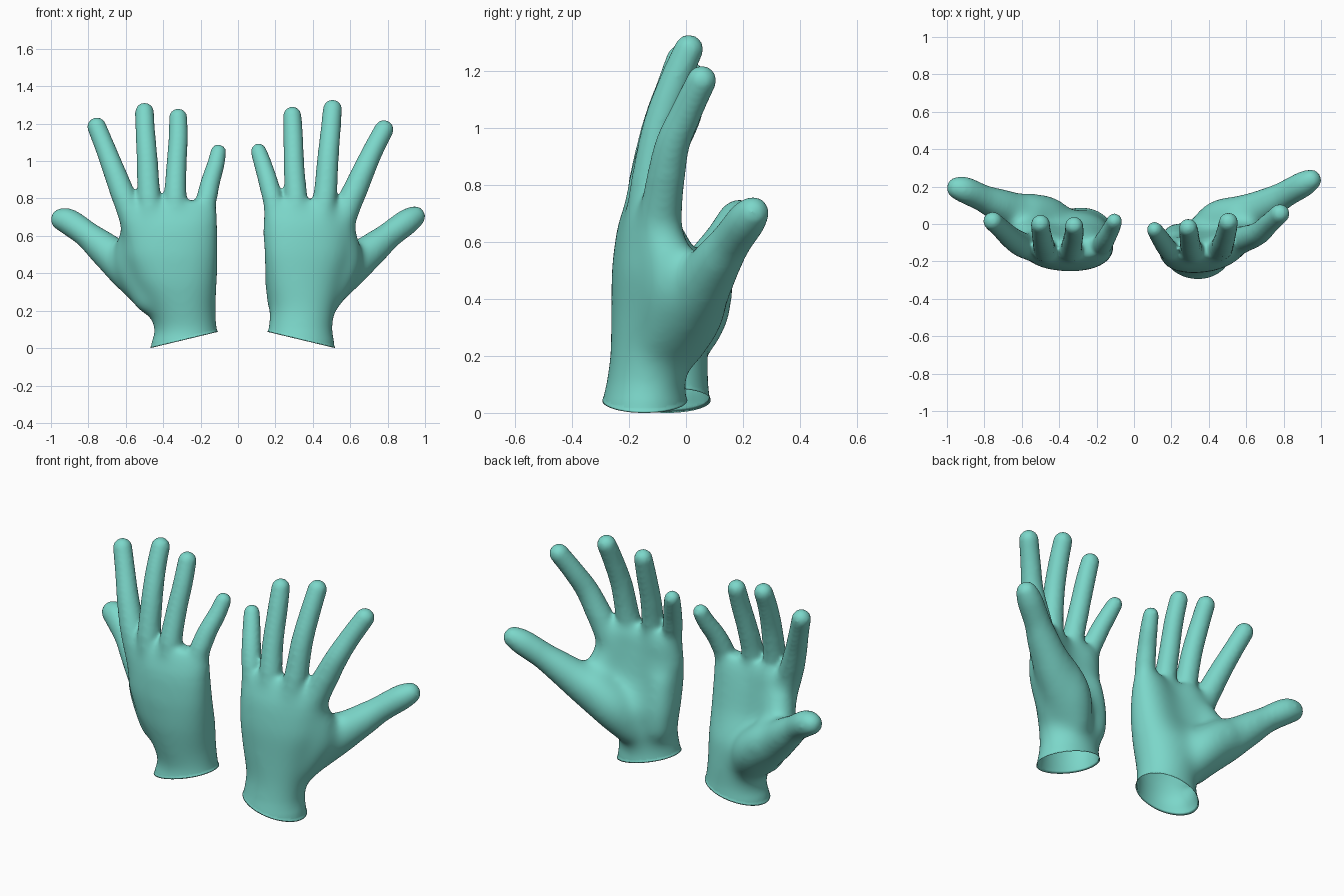
import bpy, bmesh, math
from mathutils import Vector, Matrix

if "Cube" in bpy.data.objects:
    bpy.data.objects.remove(bpy.data.objects["Cube"])

mat = bpy.data.materials.new("teal_rubber")
mat.diffuse_color = (0.2, 0.68, 0.59, 1)
mat.use_nodes = True
mat.node_tree.nodes["Principled BSDF"].inputs["Base Color"].default_value = mat.diffuse_color

# Palm sections: z, x min, x max, y back, y palm
LEFT_PALM = [(-.08, -.475, -.08, -.225, .09), (.02, -.465, -.088, -.22, .088), (.10, -.445, -.11, -.205, .08),
             (.20, -.475, -.117, -.225, .08), (.35, -.56, -.11, -.25, .07), (.50, -.61, -.105, -.255, .03),
             (.65, -.605, -.105, -.24, 0), (.73, -.58, -.11, -.21, -.02), (.79, -.54, -.14, -.18, -.05)]
RIGHT_PALM = [(-.08, .13, .525, -.305, .01), (.02, .14, .515, -.297, .005), (.10, .16, .505, -.282, -.003),
              (.20, .17, .52, -.267, .005), (.35, .15, .56, -.263, .025), (.50, .138, .60, -.26, 0),
              (.65, .135, .60, -.24, -.02), (.73, .14, .58, -.21, -.03), (.79, .17, .55, -.18, -.06)]

# Digit paths: x, y, z, radius (thumb, index, middle, ring, little)
LEFT_DIGITS = [
    [(-.42, -.03, .25, .10), (-.56, .03, .40, .118), (-.695, .09, .52, .097), (-.80, .135, .605, .074), (-.90, .18, .675, .071), (-.942, .192, .69, .06)],
    [(-.53, -.12, .62, .09), (-.59, -.115, .76, .071), (-.655, -.075, .93, .061), (-.705, -.03, 1.06, .055), (-.755, .015, 1.185, .052)],
    [(-.46, -.14, .65, .085), (-.475, -.14, .80, .065), (-.485, -.10, 1.0, .058), (-.495, -.05, 1.15, .054), (-.50, 0, 1.265, .051)],
    [(-.33, -.14, .65, .085), (-.335, -.14, .80, .063), (-.33, -.10, .96, .056), (-.32, -.05, 1.12, .053), (-.32, -.01, 1.235, .05)],
    [(-.20, -.12, .60, .08), (-.175, -.115, .76, .06), (-.15, -.075, .88, .053), (-.12, -.02, .98, .048), (-.105, .015, 1.05, .043)]]
RIGHT_DIGITS = [
    [(.42, -.05, .25, .10), (.56, .03, .40, .116), (.70, .10, .515, .093), (.80, .155, .595, .073), (.90, .21, .67, .069), (.945, .235, .70, .057)],
    [(.525, -.10, .62, .09), (.59, -.08, .76, .073), (.665, -.05, .93, .062), (.72, 0, 1.05, .056), (.78, .055, 1.165, .053)],
    [(.44, -.14, .65, .085), (.465, -.13, .80, .066), (.48, -.095, 1.0, .059), (.495, -.04, 1.16, .055), (.505, .01, 1.275, .052)],
    [(.31, -.15, .65, .085), (.31, -.14, .80, .063), (.30, -.105, .96, .057), (.295, -.055, 1.13, .054), (.29, -.02, 1.24, .05)],
    [(.20, -.15, .60, .075), (.19, -.145, .76, .057), (.163, -.11, .88, .053), (.13, -.06, .99, .048), (.11, -.03, 1.05, .043)]]

# Flesh pads (right-hand side, mirrored for left): ball of thumb, heel of palm, web to index
PADS = [[(.38, -.03, .22, .09), (.46, .015, .34, .12), (.56, .04, .43, .115)],
        [(.23, -.075, .24, .08), (.23, -.085, .36, .09), (.23, -.11, .52, .085)],
        [(.48, -.10, .26, .08), (.55, -.06, .42, .10), (.565, -.06, .52, .095), (.55, -.09, .62, .08)]]


def spline(pts, steps=7):
    """Catmull-Rom through 4D points."""
    p = [Vector(pts[0])] + [Vector(q) for q in pts] + [Vector(pts[-1])]
    out = []
    for i in range(1, len(p) - 2):
        for k in range(steps):
            t = k / steps
            a, b, c, d = p[i - 1:i + 3]
            out.append(.5 * (2 * b + (c - a) * t + (2 * a - 5 * b + 4 * c - d) * t * t + (3 * b - a - 3 * c + d) * t ** 3))
    return out + [p[-1]]


def add_palm(bm, sections, shear, n=36):
    rings = []
    for z, x0, x1, y0, y1 in sections:
        cx, cy, rx, ry = (x0 + x1) / 2, (y0 + y1) / 2, (x1 - x0) / 2, (y1 - y0) / 2
        body = max(0, min(1, (z - .2) / .2))
        hollow = .05 * max(0, min(1, (z - .33) / .2))
        ring = []
        for i in range(n):
            c, s = math.cos(math.tau * i / n), math.sin(math.tau * i / n)
            e = 2 / (2 + .3 * body)
            u = math.copysign(abs(c) ** e, c)
            v = math.copysign(abs(s) ** e, s)
            y = cy + v * ry + shear * body * u * rx
            if v > 0:                              # hollow of the palm
                y -= hollow * v * math.exp(-(u / .5) ** 2)
            ring.append(bm.verts.new((cx + u * rx, y, z)))
        rings.append(ring)
    for a, b in zip(rings, rings[1:]):
        for i in range(n):
            j = (i + 1) % n
            bm.faces.new((a[i], a[j], b[j], b[i]))
    bm.faces.new(rings[0][::-1])
    bm.faces.new(rings[-1])


def make_glove(name, palm, digits, side, shear, cuff_z):
    # Solid hand blocked out from palm loft, bead-chain digits and pads
    bm = bmesh.new()
    add_palm(bm, palm, shear)
    pads = [[(side * x, y + (.015 if side < 0 else 0), z, r) for x, y, z, r in p] for p in PADS]
    for d in digits + pads:
        for x, y, z, r in spline(d):
            bmesh.ops.create_icosphere(bm, subdivisions=3, radius=r, matrix=Matrix.Translation((x, y, z)))
    me = bpy.data.meshes.new(name)
    bm.to_mesh(me)
    bm.free()
    ob = bpy.data.objects.new(name, me)
    bpy.context.collection.objects.link(ob)
    # Fuse and soften
    rm = ob.modifiers.new("fuse", 'REMESH')
    rm.mode, rm.voxel_size = 'VOXEL', .011
    sm = ob.modifiers.new("soften", 'SMOOTH')
    sm.factor, sm.iterations = .5, 10
    ev = ob.evaluated_get(bpy.context.evaluated_depsgraph_get())
    fused = bpy.data.meshes.new_from_object(ev)
    ob.modifiers.clear()
    ob.data = fused
    bm = bmesh.new()
    bm.from_mesh(fused)
    # Extra softening of the hand body, fading out towards digits and cuff
    for k in range(60):
        body = [v for v in bm.verts if .04 + .001 * k < v.co.z < .82 - .003 * k and abs(v.co.x) < .80 - .003 * k]
        bmesh.ops.smooth_vert(bm, verts=body, factor=.5, use_axis_x=True, use_axis_y=True, use_axis_z=True)
    # Open the slanted cuff and turn its hem inwards
    bmesh.ops.bisect_plane(bm, geom=bm.verts[:] + bm.edges[:] + bm.faces[:], dist=1e-5,
                           plane_co=(side * .5, 0, cuff_z), plane_no=(side * .24, 0, 1), clear_inner=True)
    for grow, lift in ((1.02, -.006), (1.01, -.006), (.96, .01)):
        rim = [e for e in bm.edges if e.is_boundary]
        ext = bmesh.ops.extrude_edge_only(bm, edges=rim)["geom"]
        vs = [g for g in ext if isinstance(g, bmesh.types.BMVert)]
        mid = sum((v.co for v in vs), Vector()) / len(vs)
        for v in vs:
            v.co = mid + (v.co - mid) * grow
            v.co.z += lift
    bmesh.ops.recalc_face_normals(bm, faces=bm.faces[:])
    low = min(v.co.z for v in bm.verts)
    bmesh.ops.translate(bm, verts=bm.verts[:], vec=(0, 0, -low))
    for f in bm.faces:
        f.smooth = True
    bm.to_mesh(fused)
    bm.free()
    fused.name = name
    fused.materials.clear()
    fused.materials.append(mat)


make_glove("left_glove", LEFT_PALM, LEFT_DIGITS, -1, -.02, .007)
make_glove("right_glove", RIGHT_PALM, RIGHT_DIGITS, 1, .11, .014)
